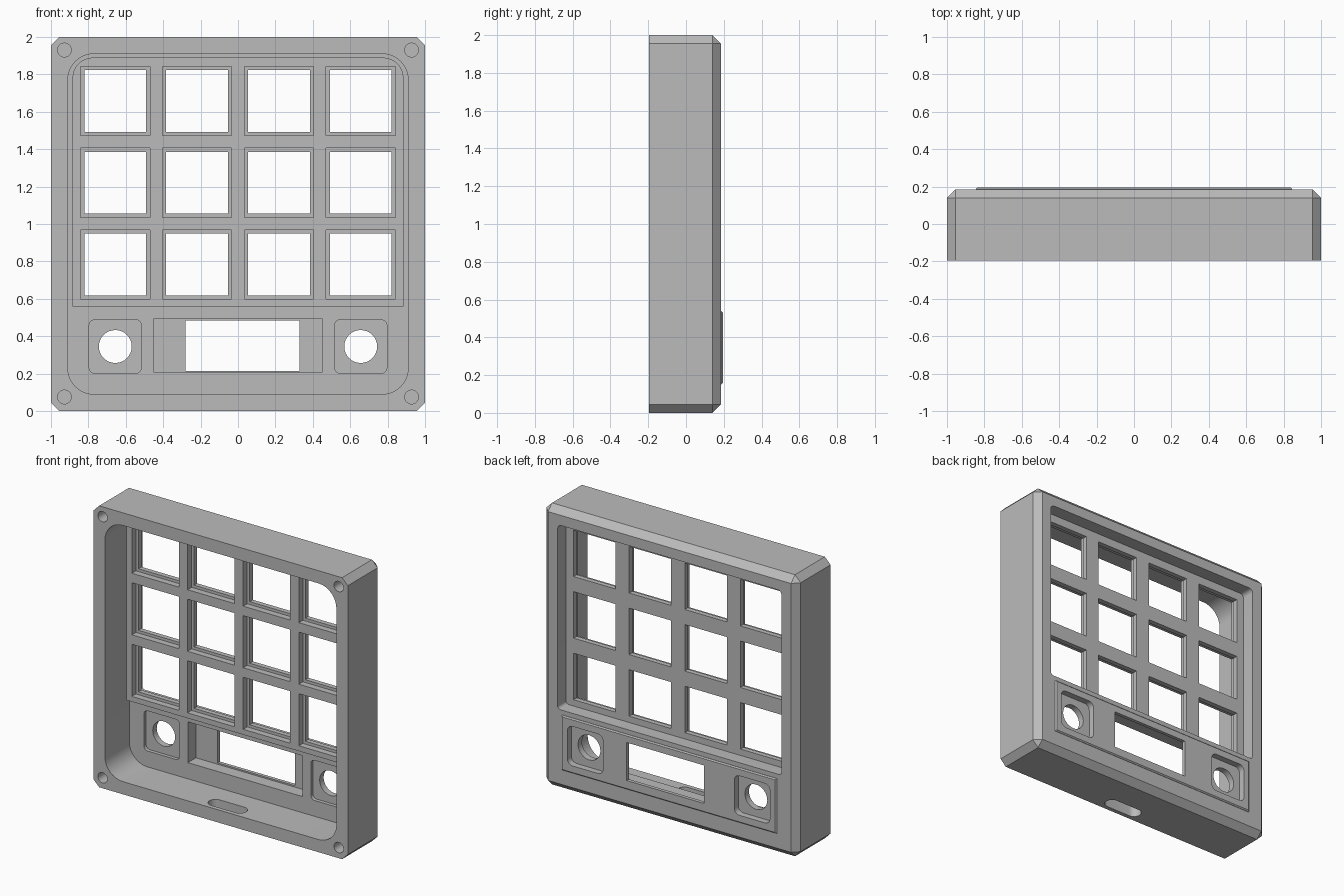
import bpy, bmesh, math
from mathutils import Matrix

cube = bpy.data.objects.get("Cube")
if cube:
    bpy.data.objects.remove(cube, do_unlink=True)

grey = bpy.data.materials.new("plain_grey")
grey.use_nodes = True
COLOUR = (0.5, 0.5, 0.5, 1)
grey.diffuse_color = COLOUR
grey.node_tree.nodes["Principled BSDF"].inputs["Base Color"].default_value = COLOUR


def finish(name, bm):
    bmesh.ops.recalc_face_normals(bm, faces=bm.faces)
    mesh = bpy.data.meshes.new(name)
    bm.to_mesh(mesh)
    bm.free()
    mesh.materials.append(grey)
    obj = bpy.data.objects.new(name, mesh)
    bpy.context.collection.objects.link(obj)
    return obj


def prism(name, cx, cz, w, h, y0, y1, low_r=0, top_r=0, steps=8):
    """Rounded rectangle in XZ, extruded along Y."""
    bm = bmesh.new()
    verts = []
    corners = [(1, 1, top_r, 0), (-1, 1, top_r, 90), (-1, -1, low_r, 180), (1, -1, low_r, 270)]
    for sx, sz, r, start in corners:
        n = steps if r else 0
        for i in range(n + 1):
            a = math.radians(start + (90 * i / n if n else 0))
            verts.append(bm.verts.new((cx + sx * (w / 2 - r) + r * math.cos(a), y0,
                                       cz + sz * (h / 2 - r) + r * math.sin(a))))
    face = bm.faces.new(verts)
    ext = bmesh.ops.extrude_face_region(bm, geom=[face])
    for v in ext["geom"]:
        if isinstance(v, bmesh.types.BMVert):
            v.co.y = y1
    return finish(name, bm)


def cylinder(name, x, z, r, y0, y1, sides=32):
    bm = bmesh.new()
    bmesh.ops.create_cone(bm, cap_ends=True, segments=sides, radius1=r, radius2=r, depth=y1 - y0,
                          matrix=Matrix.Translation((x, (y0 + y1) / 2, z)) @ Matrix.Rotation(math.pi / 2, 4, "X"))
    return finish(name, bm)


def chamfer(obj, width, rule):
    bm = bmesh.new()
    bm.from_mesh(obj.data)
    edges = [e for e in bm.edges if rule(e)]
    bmesh.ops.bevel(bm, geom=edges, offset=width, segments=1, profile=0.5, affect="EDGES")
    bm.to_mesh(obj.data)
    bm.free()


def combine(tool, operation="DIFFERENCE"):
    tool.hide_render = True
    mod = case.modifiers.new("combine", "BOOLEAN")
    mod.operation = operation
    mod.solver = "EXACT"
    mod.object = tool
    bpy.context.view_layer.objects.active = case
    bpy.ops.object.modifier_apply(modifier=mod.name)
    bpy.data.objects.remove(tool, do_unlink=True)


FRONT, BACK, PANEL = -0.195, 0.185, 0.195
FLOOR, GRID_FRONT, GRID_BACK = 0.08, 0.01, 0.09

# Outer shell: chamfered corners and back rim
case = prism("keypad_case", 0, 1, 2, 2, FRONT, BACK)
chamfer(case, 0.045, lambda e: max(v.co.y for v in e.verts) > 0)

# Open front cavity
combine(prism("cavity", 0, 1, 1.82, 1.82, -0.4, FLOOR, 0.14, 0.14))

# Thick key grid block inside, raised control panel behind
combine(prism("grid_block", 0, 1.225, 1.77, 1.33, GRID_FRONT, 0.13, 0, 0.11), "UNION")
panel = prism("control_panel", 0, 0.345, 1.69, 0.39, 0.16, PANEL)
chamfer(panel, 0.008, lambda e: min(v.co.y for v in e.verts) > 0.19)
combine(panel, "UNION")

# Recess behind the key grid
combine(prism("grid_recess", 0, 1.228, 1.76, 1.31, GRID_BACK, 0.4, 0.02, 0.03, 4))

# Stepped key openings
for row in range(3):
    for col in range(4):
        x, z = (col - 1.5) * 0.4375, 0.783 + row * 0.4375
        combine(prism("key_well", x, z, 0.37, 0.37, -0.1, 0.055))
        combine(prism("key_hole", x, z, 0.33, 0.33, 0, 0.2))

# Rotary control seats, front and back, with shaft holes
for x in (-0.656, 0.656):
    combine(prism("knob_seat_front", x, 0.345, 0.28, 0.285, 0, 0.105, 0.03, 0.03, 5))
    combine(prism("knob_seat_back", x, 0.345, 0.28, 0.28, 0.15, 0.3, 0.04, 0.04, 5))
    combine(cylinder("shaft_hole", x, 0.345, 0.088, 0, 0.3))

# Screen pocket and window
combine(prism("screen_pocket", 0, 0.35, 0.9, 0.29, 0, 0.17))
combine(prism("screen_window", 0.025, 0.35, 0.61, 0.27, 0, 0.3))

# Screw holes in the front corners
for x in (-0.928, 0.928):
    for z in (0.075, 1.93):
        combine(cylinder("screw_hole", x, z, 0.037, -0.4, 0.05, 24))

# Cable slot through the bottom wall
slot = prism("cable_slot", 0, 0, 0.29, 0.1, -0.2, 0.2, 0.0499, 0.0499)
slot.data.transform(Matrix.Translation((0, -0.115, 0)) @ Matrix.Rotation(math.pi / 2, 4, "X"))
combine(slot)

# Smooth the round parts, keep edges sharp
bpy.ops.object.select_all(action="DESELECT")
case.select_set(True)
bpy.context.view_layer.objects.active = case
bpy.ops.object.shade_smooth_by_angle(angle=math.radians(30))
